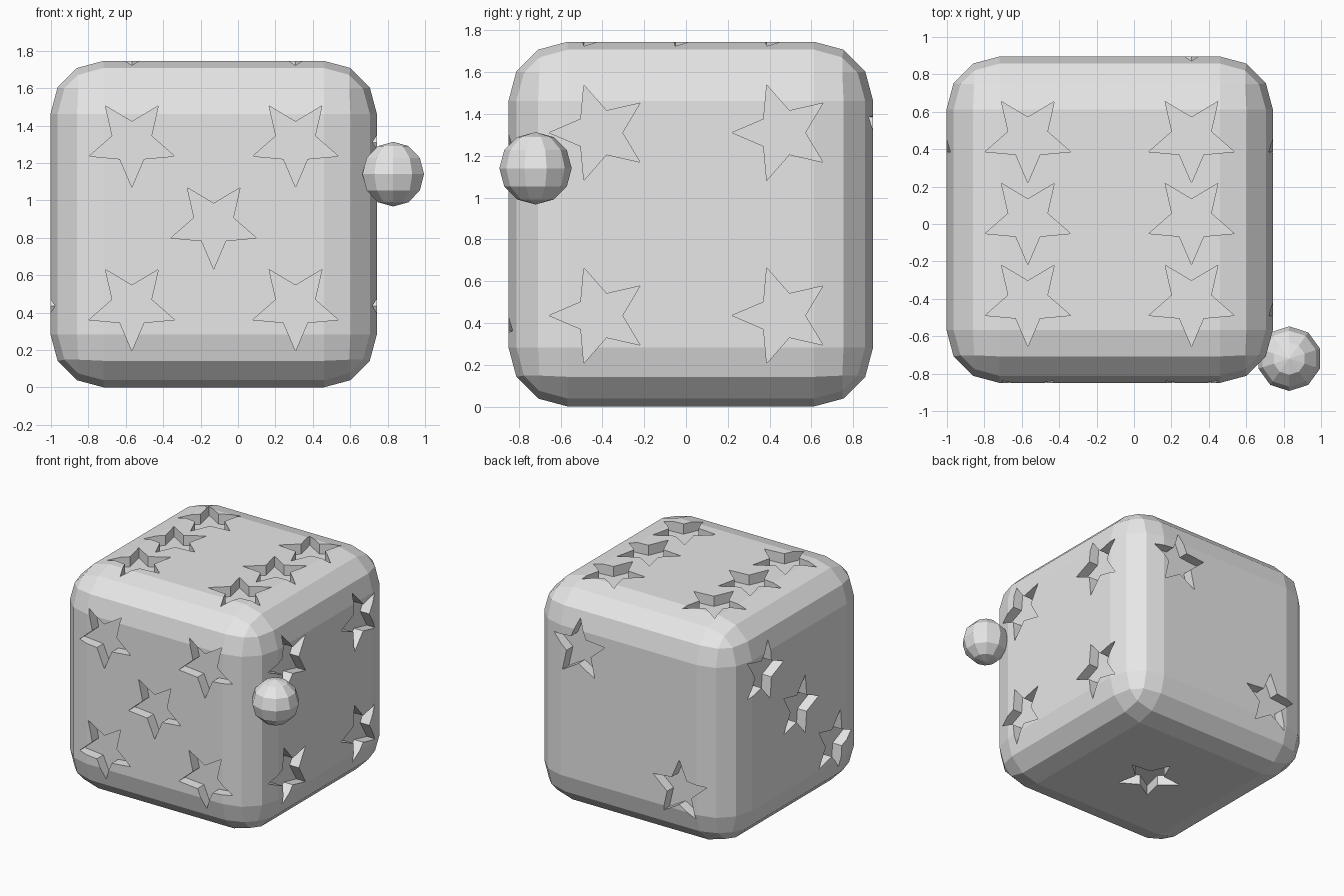
import bpy, bmesh, math
from mathutils import Matrix, Vector

default_cube = bpy.data.objects.get("Cube")
if default_cube:
    bpy.data.objects.remove(default_cube, do_unlink=True)

CENTRE = Vector((-0.13, 0.023, 0.873))
SIZE = 1.745
HALF = SIZE / 2
SPACING = 0.4375
DEPTH = 0.08

grey = bpy.data.materials.new("light grey")
grey.use_nodes = True
grey.diffuse_color = (0.8, 0.8, 0.8, 1)
grey.node_tree.nodes["Principled BSDF"].inputs["Base Color"].default_value = grey.diffuse_color


def make_object(name, bm):
    bmesh.ops.recalc_face_normals(bm, faces=bm.faces[:])
    mesh = bpy.data.meshes.new(name)
    bm.to_mesh(mesh)
    bm.free()
    mesh.materials.append(grey)
    obj = bpy.data.objects.new(name, mesh)
    bpy.context.collection.objects.link(obj)
    return obj


def add_star(bm, normal, point, across, along):
    """Star prism on one face; its odd tip looks along the point axis."""
    side = point.cross(normal)
    base = CENTRE + normal * (HALF - DEPTH) + (side * across + point * along) * SPACING
    verts = []
    for i in range(10):
        radius = 0.11 if i % 2 else 0.24
        angle = math.pi * i / 5
        verts.append(bm.verts.new(base + radius * (point * math.cos(angle) + side * math.sin(angle))))
    face = bm.faces.new(verts)
    top = bmesh.ops.extrude_face_region(bm, geom=[face])["geom"]
    bmesh.ops.translate(bm, vec=normal * (DEPTH + 0.05),
                        verts=[v for v in top if isinstance(v, bmesh.types.BMVert)])


# Rounded die body
bm = bmesh.new()
bmesh.ops.create_cube(bm, size=SIZE, matrix=Matrix.Translation(CENTRE))
bmesh.ops.bevel(bm, geom=bm.edges[:], offset=0.283, segments=3, profile=0.5, affect="EDGES")
body = make_object("die_body", bm)

# Star recesses: face normal, tip direction, grid places (across, along the tip)
X, Y, Z = Vector((1, 0, 0)), Vector((0, 1, 0)), Vector((0, 0, 1))
corners = [(a, b) for a in (-1, 1) for b in (-1, 1)]
diagonal = [(-1, 1), (1, -1)]
faces = [
    (-Y, -Z, corners + [(0, 0)]),
    (X, -Y, corners),
    (Z, -Y, corners + [(-1, 0), (1, 0)]),
    (Y, Z, diagonal),
    (-X, -Y, diagonal + [(0, 0)]),
    (-Z, Y, [(0, 0)]),
]
bm = bmesh.new()
for normal, point, places in faces:
    for across, along in places:
        # Mirror the diagonals so they run from upper back to lower front
        if normal == Y:
            across = 1 * (1 if along > 0 else -1) * point.cross(normal).dot(X)
        elif normal == -X and along:
            across = -along * point.cross(normal).dot(Z)
        add_star(bm, normal, point, across, along)
cutter = make_object("star_cutter", bm)
cutter.hide_render = True

# Cut the recesses, then drop the helper
cut = body.modifiers.new("star_recesses", "BOOLEAN")
cut.operation = "DIFFERENCE"
cut.solver = "EXACT"
cut.object = cutter
bpy.context.view_layer.objects.active = body
bpy.ops.object.modifier_apply(modifier=cut.name)
bpy.data.objects.remove(cutter, do_unlink=True)

# Small faceted ball beside the front corner
bm = bmesh.new()
bmesh.ops.create_uvsphere(bm, u_segments=10, v_segments=6, radius=0.173,
                          matrix=Matrix.Translation((0.83, -0.72, 1.14)))
make_object("small_ball", bm)
